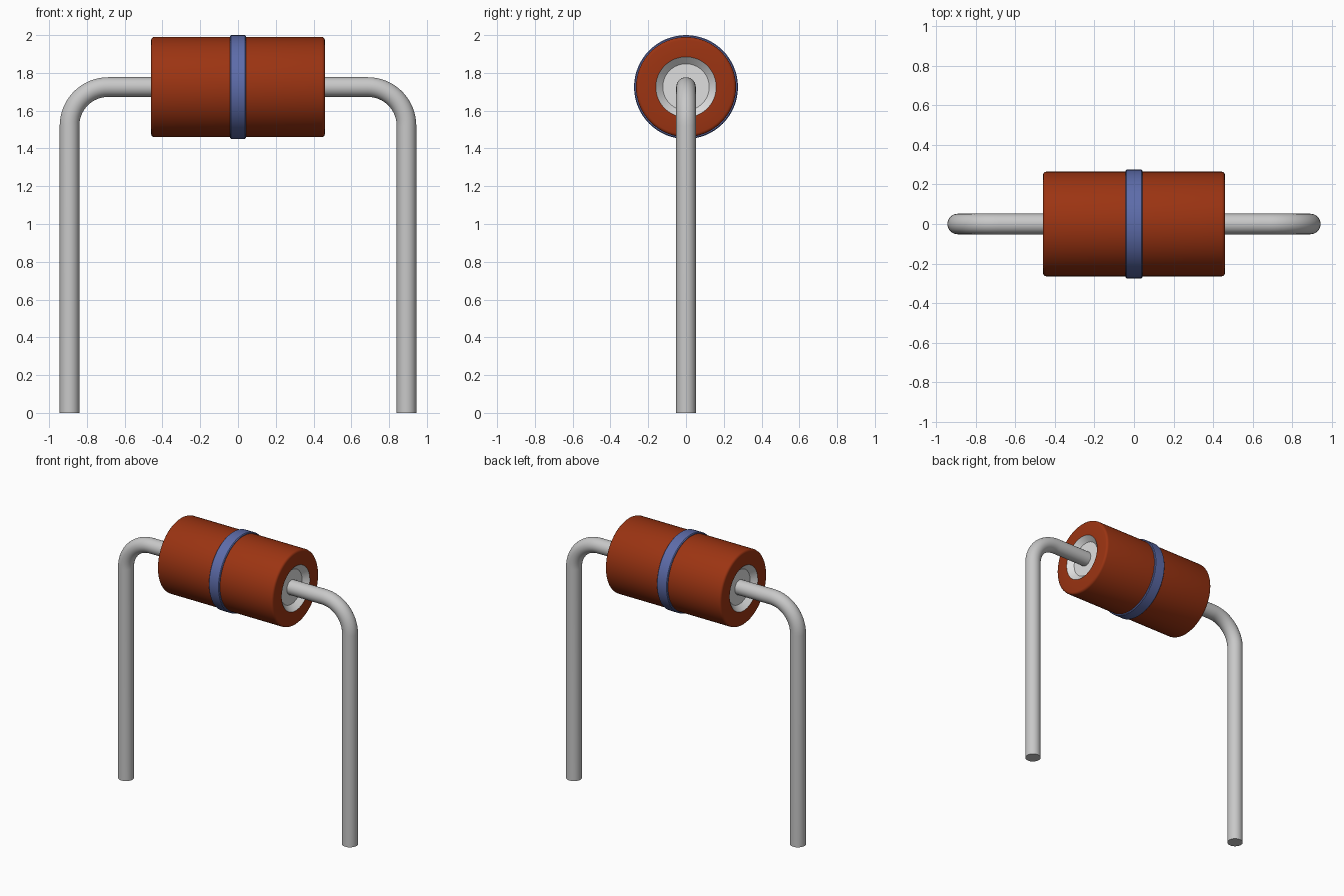
import bpy, bmesh, math
from mathutils import Vector

cube = bpy.data.objects.get("Cube")
if cube:
    bpy.data.objects.remove(cube, do_unlink=True)

AXIS_Z = 1.725       # height of the body's axis
BODY_R, BODY_HALF = 0.265, 0.46
WIRE_R, BEND_R, LEG_X = 0.052, 0.205, 0.892


def material(name, rgb):
    m = bpy.data.materials.new(name)
    m.use_nodes = True
    col = (*rgb, 1.0)
    m.diffuse_color = col
    bsdf = m.node_tree.nodes["Principled BSDF"]
    bsdf.inputs["Base Color"].default_value = col
    bsdf.inputs["Roughness"].default_value = 0.5
    return m


red = material("red brown coating", (0.33, 0.034, 0.006))
blue = material("blue band", (0.11, 0.15, 0.40))
grey = material("grey wire", (0.58, 0.58, 0.58))
pale = material("pale end cap", (0.74, 0.74, 0.74))


def finish(name, bm, mats):
    bmesh.ops.recalc_face_normals(bm, faces=bm.faces[:])
    me = bpy.data.meshes.new(name)
    bm.to_mesh(me)
    bm.free()
    for m in mats:
        me.materials.append(m)
    ob = bpy.data.objects.new(name, me)
    bpy.context.collection.objects.link(ob)
    bpy.ops.object.select_all(action='DESELECT')
    ob.select_set(True)
    bpy.context.view_layer.objects.active = ob
    bpy.ops.object.shade_smooth_by_angle(angle=math.radians(35))
    return ob


def skin(bm, rings, closed=False):
    """Bridge rings of vertices with quads, capping open ends."""
    n = len(rings[0])
    pairs = list(zip(rings, rings[1:]))
    if closed:
        pairs.append((rings[-1], rings[0]))
    for a, b in pairs:
        for i in range(n):
            j = (i + 1) % n
            bm.faces.new((a[i], a[j], b[j], b[i]))
    if not closed:
        bm.faces.new(rings[0])
        bm.faces.new(rings[-1])


def lathe(profile, closed=False, n=64):
    """Spin (x, radius) points about the body's axis."""
    bm = bmesh.new()
    rings = []
    for x, r in profile:
        rings.append([bm.verts.new((x, r * math.cos(2 * math.pi * i / n),
                                    AXIS_Z + r * math.sin(2 * math.pi * i / n)))
                      for i in range(n)])
    skin(bm, rings, closed)
    return bm


# Coated body with rounded rims and a dished pale cap at each end
f = 0.016
half = [(BODY_HALF - f + f * math.sin(a), BODY_R - f + f * math.cos(a))
        for a in (math.radians(d) for d in (0, 30, 60, 90))]
half += [(BODY_HALF, 0.16), (BODY_HALF - 0.035, 0.123)]
bm = lathe([(-x, r) for x, r in reversed(half)] + half)
for face in bm.faces:
    c = face.calc_center_median()
    radius = math.hypot(c.y, c.z - AXIS_Z)
    face.material_index = 1 if radius < 0.155 else 0
finish("body", bm, [red, pale])

# Raised band round the middle
finish("middle_band", lathe([(-0.042, 0.255), (-0.042, 0.270), (-0.037, 0.275),
                             (0.037, 0.275), (0.042, 0.270), (0.042, 0.255)],
                            closed=True), [blue])


def wire(name, side, n=32, steps=16):
    """Lead leaving the cap, bending down and running to the ground."""
    cx, cz = LEG_X - BEND_R, AXIS_Z - BEND_R
    path = [(0.40, AXIS_Z, math.pi / 2)]
    for k in range(steps + 1):
        a = math.pi / 2 * (1 - k / steps)
        path.append((cx + BEND_R * math.cos(a), cz + BEND_R * math.sin(a), a))
    path.append((LEG_X, 0.0, 0.0))
    bm = bmesh.new()
    rings = []
    for x, z, a in path:
        out = Vector((math.cos(a), 0, math.sin(a)))
        ring = []
        for i in range(n):
            t = 2 * math.pi * i / n
            p = Vector((x, 0, z)) + WIRE_R * (out * math.cos(t) + Vector((0, math.sin(t), 0)))
            ring.append(bm.verts.new((side * p.x, p.y, p.z)))
        rings.append(ring)
    skin(bm, rings)
    finish(name, bm, [grey])


wire("left_lead", 1)
wire("right_lead", -1)
